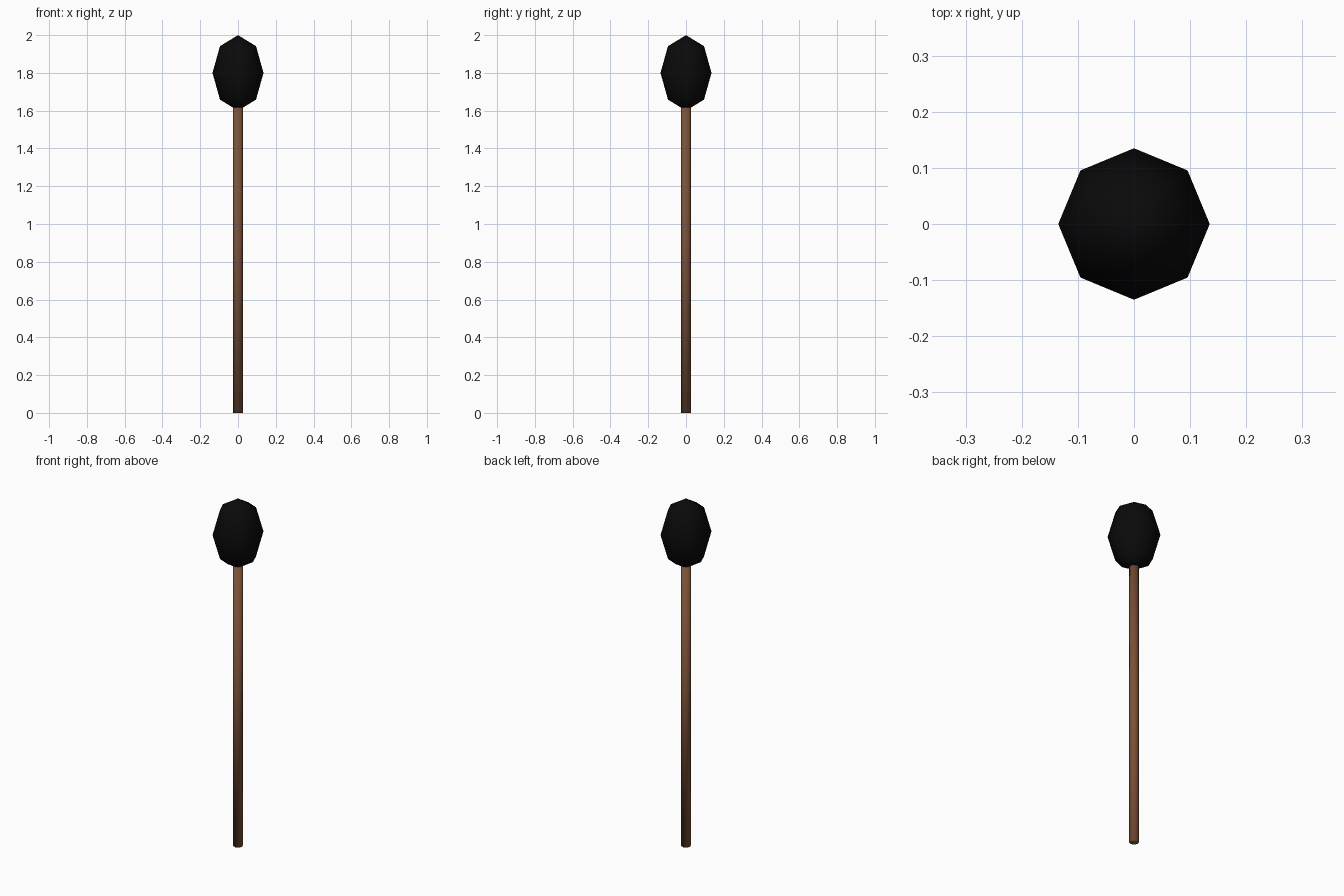
import bpy

if "Cube" in bpy.data.objects:
    bpy.data.objects.remove(bpy.data.objects["Cube"])


def material(name, rgb):
    mat = bpy.data.materials.new(name)
    mat.diffuse_color = (*rgb, 1.0)
    mat.use_nodes = True
    mat.node_tree.nodes["Principled BSDF"].inputs["Base Color"].default_value = mat.diffuse_color
    return mat


def finish(name, mat):
    obj = bpy.context.object
    obj.name = name
    obj.data.materials.append(mat)
    bpy.ops.object.shade_smooth()
    return obj


wood = material("brown wood", (0.20, 0.085, 0.04))
black = material("black", (0.003, 0.003, 0.003))

# Stalk: a thin rod, ending just inside the head; smooth over the caps too
TOP = 1.62
bpy.ops.mesh.primitive_cylinder_add(vertices=8, radius=0.026, depth=TOP,
                                    location=(0, 0, TOP / 2))
finish("stalk", wood)

# Head: low-poly sphere stretched upwards
bpy.ops.mesh.primitive_uv_sphere_add(segments=8, ring_count=4, radius=1,
                                     location=(0, 0, 1.8))
head = finish("head", black)
head.scale = (0.135, 0.135, 0.2)
